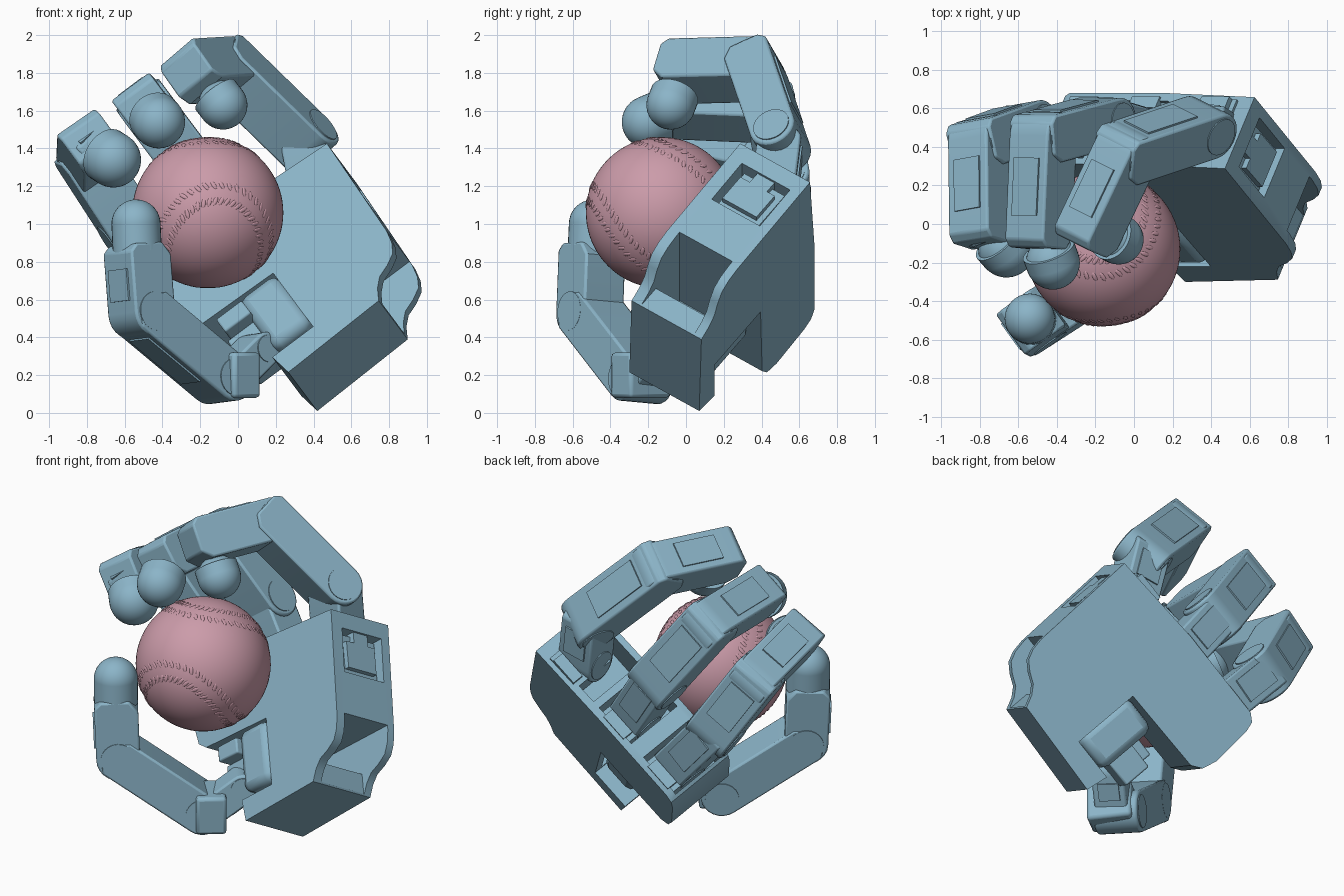
import bpy, bmesh, math
from mathutils import Vector, Matrix

cube = bpy.data.objects.get("Cube")
if cube:
    bpy.data.objects.remove(cube, do_unlink=True)


def material(name, rgb):
    m = bpy.data.materials.new(name)
    m.use_nodes = True
    m.diffuse_color = (*rgb, 1)
    m.node_tree.nodes["Principled BSDF"].inputs["Base Color"].default_value = (*rgb, 1)
    return m


BLUE = material("steel_blue", (0.26, 0.46, 0.58))
PINK = material("dusty_pink", (0.60, 0.33, 0.40))
parts = []


def finish(bm, name, mat, matrix=None, bevel=0):
    bmesh.ops.recalc_face_normals(bm, faces=bm.faces)
    me = bpy.data.meshes.new(name)
    bm.to_mesh(me)
    bm.free()
    me.materials.append(mat)
    ob = bpy.data.objects.new(name, me)
    bpy.context.collection.objects.link(ob)
    if matrix:
        ob.matrix_world = matrix
    if bevel:
        mod = ob.modifiers.new("edge", "BEVEL")
        mod.width, mod.segments, mod.limit_method = bevel, 2, "ANGLE"
        mod.angle_limit = math.radians(40)
    parts.append(ob)
    return ob


def frame(x, y, z, origin):
    m = Matrix((x, y, z)).transposed().to_4x4()
    m.translation = origin
    return m


def add_box(bm, lo, hi):
    lo, hi = Vector(lo), Vector(hi)
    m = Matrix.Translation((lo + hi) / 2) @ Matrix.Diagonal((*(hi - lo), 1))
    bmesh.ops.create_cube(bm, size=1, matrix=m)


def prism(bm, outline, z0, z1):
    face = bm.faces.new([bm.verts.new((x, y, z0)) for x, y in outline])
    top = bmesh.ops.extrude_face_region(bm, geom=[face])["geom"]
    bmesh.ops.translate(bm, vec=(0, 0, z1 - z0),
                        verts=[v for v in top if isinstance(v, bmesh.types.BMVert)])


# Palm frame: across the knuckles, toward the fingers, out of the palm
ACROSS = Vector((0.80, 0, 0.60))
INWARD = Vector((-0.34, -0.82, 0.455)).normalized()
ALONG = INWARD.cross(ACROSS).normalized()
PALM = frame(ACROSS, ALONG, INWARD, Vector((0.42, 0.07, 0.01)))
KNUCKLES = {"index": 0.68, "middle": 0.23, "ring": -0.17}
THICK = 0.45

# Palm body with a flared side and a thumb notch
bm = bmesh.new()
prism(bm, [(0, 0), (0.61, 0.02), (0.645, 0.09), (0.69, 0.14), (0.76, 0.17),
           (0.82, 0.21), (0.85, 0.27), (0.865, 0.35), (0.89, 1.03), (0.3, 1.07),
           (-0.28, 1.07), (-0.33, 1.04), (-0.35, 0.98), (-0.37, 0.72), (-0.35, 0.63),
           (-0.29, 0.585), (0.25, 0.57), (0.25, 0.14), (-0.02, 0.14)], 0, THICK)
palm = finish(bm, "palm", BLUE, PALM)

# Openings in the side wall and the knuckle sockets
bm = bmesh.new()
prism(bm, [(0.2, 0.16), (0.61, 0.16), (0.61, 0.03), (1.1, 0.03), (1.1, 0.38), (0.2, 0.38)],
      0.05, 0.39)
add_box(bm, (0.77, 0.65, 0.06), (1.1, 0.93, 0.37))
add_box(bm, (0.43, 0.75, 0.05), (0.75, 1.2, 0.41))
for name in ("middle", "ring"):
    u = KNUCKLES[name]
    add_box(bm, (u - 0.14, 0.85, 0.05), (u + 0.15, 1.2, 0.41))
cutter = finish(bm, "palm_cutter", BLUE, PALM)
cutter.hide_render = True
mod = palm.modifiers.new("openings", "BOOLEAN")
mod.operation, mod.solver, mod.object = "DIFFERENCE", "EXACT", cutter
bpy.context.view_layer.objects.active = palm
bpy.ops.object.modifier_apply(modifier="openings")
parts.remove(cutter)
bpy.data.objects.remove(cutter, do_unlink=True)

# Stepped blocks seated in the sockets
bm = bmesh.new()
add_box(bm, (0.7, 0.67, 0.08), (0.84, 0.91, 0.34))
add_box(bm, (0.7, 0.69, 0.11), (0.872, 0.86, 0.33))
add_box(bm, (0.7, 0.84, 0.16), (0.872, 0.94, 0.27))
for u in KNUCKLES.values():
    add_box(bm, (u - 0.12, 0.84, 0.03), (u + 0.06, 1.03, 0.3))
    add_box(bm, (u - 0.12, 0.84, 0.03), (u + 0.12, 1.05, 0.14))
    add_box(bm, (u - 0.09, 0.84, 0.03), (u + 0.09, 1.08, 0.1))
finish(bm, "socket_blocks", BLUE, PALM)

# Thumb motor housing in the notch
bm = bmesh.new()
add_box(bm, (0.01, 0.17, 0.06), (0.26, 0.565, 0.47))
finish(bm, "thumb_motor", BLUE, PALM, 0.05)
bm = bmesh.new()
add_box(bm, (-0.16, 0.24, 0.16), (0.03, 0.42, 0.42))
add_box(bm, (-0.14, 0.42, 0.36), (0.03, 0.52, 0.5))
finish(bm, "thumb_motor_mount", BLUE, PALM, 0.01)


def link(name, a, b, axis, width, thick, reach=0.8):
    """Hinged link: round at a, chamfered block at b, plate on the back, hinge caps."""
    d = (b - a).normalized()
    axis = (axis - d * axis.dot(d)).normalized()
    out = d.cross(axis)
    m = frame(d, out, d.cross(out), a)
    r, length = thick / 2, (b - a).length
    end = length + r * reach
    arc = [math.pi / 2 + math.pi * i / 12 for i in range(13)]
    outline = [(r * math.cos(t), r * math.sin(t)) for t in arc]
    outline += [(end - r * 0.5, -r), (end, -r * 0.6), (end, r * 0.7), (end - r * 0.3, r)]
    bm = bmesh.new()
    prism(bm, outline, -width / 2, width / 2)
    finish(bm, name, BLUE, m, 0.012)
    bm = bmesh.new()
    add_box(bm, (length * 0.25, 0, -width * 0.32), (length * 0.9, r + 0.01, width * 0.32))
    for s in (-1, 1):
        hub = Matrix.Translation((0, 0, s * width / 2))
        bmesh.ops.create_cone(bm, cap_ends=True, segments=24, radius1=r * 0.8,
                              radius2=r * 0.8, depth=0.012, matrix=hub)
    finish(bm, name + "_plates", BLUE, m)


def fingertip(name, a, b, radius, neck):
    """Round pad: a short cylinder ending in a sphere at b."""
    d = b - a
    turn = d.to_track_quat("Z", "Y").to_matrix().to_4x4()
    bm = bmesh.new()
    bmesh.ops.create_uvsphere(bm, u_segments=32, v_segments=20, radius=radius)
    bmesh.ops.create_cone(bm, cap_ends=True, segments=32, radius1=radius, radius2=radius,
                          depth=neck, matrix=Matrix.Translation((0, 0, -neck / 2)))
    finish(bm, name, BLUE, Matrix.Translation(b) @ turn)


# Fingers: knuckle, middle joint, end joint, tip
FINGERS = {
    "index": ((0.35, 0.50, 1.44), (-0.04, 0.37, 1.82), (-0.22, -0.01, 1.81),
              (-0.08, -0.08, 1.63), 0.13),
    "middle": ((-0.17, 0.53, 1.20), (-0.47, 0.45, 1.60), (-0.49, -0.01, 1.62),
               (-0.42, -0.20, 1.54), 0.14),
    "ring": ((-0.57, 0.50, 0.98), (-0.79, 0.42, 1.32), (-0.785, 0.01, 1.42),
             (-0.66, -0.13, 1.34), 0.147),
}
for name, (*joints, radius) in FINGERS.items():
    base, mid, end, tip = map(Vector, joints)
    root = PALM @ Vector((KNUCKLES[name], 1.0, 0.21))
    axis = (mid - base).cross(end - mid)
    link(name + "_knuckle", root, base, ACROSS, 0.24, 0.23, 0.5)
    link(name + "_proximal", base, mid, axis, 0.28, 0.25)
    link(name + "_middle", mid, end, axis, 0.25, 0.26, 0.9)
    link(name + "_distal", end, end.lerp(tip, 0.3), axis, 0.2, 0.2, 0.3)
    fingertip(name + "_tip", end, tip, radius, 0.07)

# Thumb
base, mid = Vector((-0.09, -0.24, 0.18)), Vector((-0.51, -0.51, 0.53))
end, tip = Vector((-0.53, -0.5, 0.79)), Vector((-0.54, -0.49, 1.0))
axis = (mid - base).cross(end - mid)
bm = bmesh.new()
add_box(bm, (-0.09, -0.135, -0.12), (0.09, 0.135, 0.12))
finish(bm, "thumb_base", BLUE,
       Matrix.Translation((-0.03, -0.24, 0.2)) @ Matrix.Rotation(0.65, 4, "Z"), 0.02)
link("thumb_root", Vector((0.1, -0.1, 0.33)), Vector((0.0, -0.19, 0.23)), axis, 0.2, 0.18)
link("thumb_proximal", base, mid, axis, 0.27, 0.25, 0.5)
link("thumb_middle", mid, end, axis, 0.26, 0.26)
fingertip("thumb_tip", end, tip, 0.13, 0.15)

# Ball
R = 0.4
CENTER = Matrix.Translation((-0.16, -0.13, 1.06))
bm = bmesh.new()
bmesh.ops.create_uvsphere(bm, u_segments=64, v_segments=40, radius=R)
finish(bm, "ball", PINK, CENTER)

# Two rows of raised stitches along the seam
lobe, top = Vector((0.1, -0.7, -0.7)).normalized(), Vector((0.1, -0.7, 0.7))
top = (top - lobe * top.dot(lobe)).normalized()
side = lobe.cross(top)


def seam(t):
    x = 0.75 * math.cos(t) + 0.25 * math.cos(3 * t)
    y = 0.75 * math.sin(t) - 0.25 * math.sin(3 * t)
    z = math.sqrt(0.75) * math.sin(2 * t)
    return (lobe * (x - y) * math.sqrt(0.5) + side * (x + y) * math.sqrt(0.5) - top * z).normalized()


bm = bmesh.new()
COUNT = 100
for i in range(COUNT):
    t = math.tau * i / COUNT
    p = seam(t)
    run = (seam(t + 0.01) - seam(t - 0.01)).normalized()
    cross = p.cross(run)
    for s in (-1, 1):
        q = (p + cross * s * 0.11).normalized()
        slant = (cross * s + run * 0.5).normalized()
        slant = (slant - q * slant.dot(q)).normalized()
        m = frame(slant, q.cross(slant), q, q * R)
        bmesh.ops.create_icosphere(bm, subdivisions=2, radius=1,
                                   matrix=m @ Matrix.Diagonal((0.026, 0.011, 0.004, 1)))
finish(bm, "ball_stitches", PINK, CENTER)

# Smooth curved surfaces, keep hard edges
bpy.ops.object.select_all(action="DESELECT")
for ob in parts:
    ob.select_set(True)
bpy.context.view_layer.objects.active = palm
bpy.ops.object.shade_smooth_by_angle(angle=math.radians(32))
